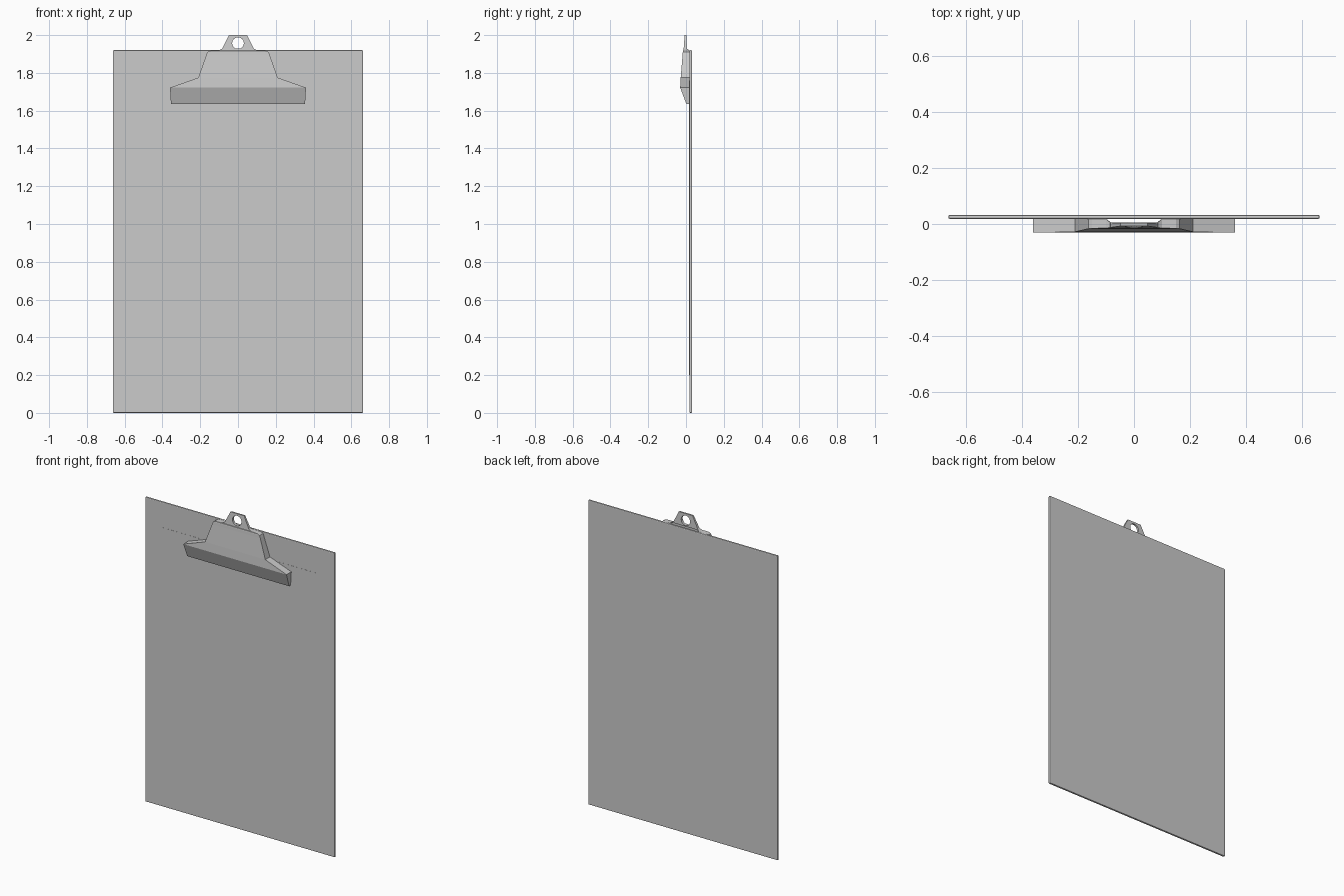
import bpy, bmesh, math
from mathutils import Matrix

if "Cube" in bpy.data.objects:
    bpy.data.objects.remove(bpy.data.objects["Cube"])

BOARD_Y = 0.018  # front surface of the board


def make_object(name, bm):
    bmesh.ops.recalc_face_normals(bm, faces=bm.faces)
    mesh = bpy.data.meshes.new(name)
    bm.to_mesh(mesh)
    bm.free()
    obj = bpy.data.objects.new(name, mesh)
    bpy.context.collection.objects.link(obj)
    return obj


def box(name, lo, hi):
    bm = bmesh.new()
    bmesh.ops.create_cube(bm, size=1)
    for v in bm.verts:
        for i in range(3):
            v.co[i] = lo[i] + (v.co[i] + 0.5) * (hi[i] - lo[i])
    return make_object(name, bm)


# Board with softened edges
board = box("board", (-0.662, BOARD_Y, 0), (0.662, 0.032, 1.92))
bevel = board.modifiers.new("soft_edges", 'BEVEL')
bevel.width = 0.005
bevel.segments = 2

# Thin sheet of paper lying on the board
box("paper", (-0.55, BOARD_Y - 0.0008, 0.2), (0.55, BOARD_Y + 0.001, 1.76))

# Clip body: front panel rows (half width, front y, z) with side walls to the board
rows = [(0.355, 0.002, 1.635), (0.36, -0.031, 1.722), (0.21, -0.028, 1.775),
        (0.168, -0.018, 1.895), (0.162, -0.017, 1.91), (0.15, -0.016, 1.917),
        (0.10, -0.014, 1.919), (0.085, -0.013, 1.928)]
bm = bmesh.new()
front, back = [], []
for x, y, z in rows:
    front.append([bm.verts.new((s * x, y, z)) for s in (-1, 1)])
    back.append([bm.verts.new((s * x, min(BOARD_Y, BOARD_Y - (z - 1.919) * 1.4), z))
                 for s in (-1, 1)])
for i in range(len(rows) - 1):
    bm.faces.new((front[i][0], front[i][1], front[i + 1][1], front[i + 1][0]))
    for s in (0, 1):
        bm.faces.new((front[i][s], front[i + 1][s], back[i + 1][s], back[i][s]))
bmesh.ops.recalc_face_normals(bm, faces=bm.faces)
# Make the panel face forward so that the thickness grows inwards
bm.faces.ensure_lookup_table()
flip = bm.faces[0].normal.y > 0
clip = make_object("clip_body", bm)
if flip:
    clip.data.flip_normals()
shell = clip.modifiers.new("thickness", 'SOLIDIFY')
shell.thickness = 0.005
shell.offset = -1

# Hanging tab: tapered plate with a round hole
bm = bmesh.new()
section = [(-0.013, 0.005, 0.088, 1.92), (-0.008, 0.003, 0.053, 1.99), (-0.007, 0.003, 0.048, 2.0)]
rings = [[bm.verts.new(p) for p in ((-w, f, z), (w, f, z), (w, b, z), (-w, b, z))]
         for f, b, w, z in section]
for a, b in zip(rings, rings[1:]):
    for i in range(4):
        j = (i + 1) % 4
        bm.faces.new((a[i], a[j], b[j], b[i]))
bm.faces.new(rings[0])
bm.faces.new(rings[-1])
tab = make_object("hanging_tab", bm)

# Hole cutter
bm = bmesh.new()
bmesh.ops.create_cone(bm, cap_ends=True, segments=24, radius1=0.031, radius2=0.031, depth=0.2,
                      matrix=Matrix.Translation((0, 0, 1.957)) @ Matrix.Rotation(math.pi / 2, 4, 'X'))
cutter = make_object("hole_cutter", bm)
cutter.hide_render = True
cutter.display_type = 'WIRE'
cut = tab.modifiers.new("hole", 'BOOLEAN')
cut.operation = 'DIFFERENCE'
cut.solver = 'EXACT'
cut.object = cutter
